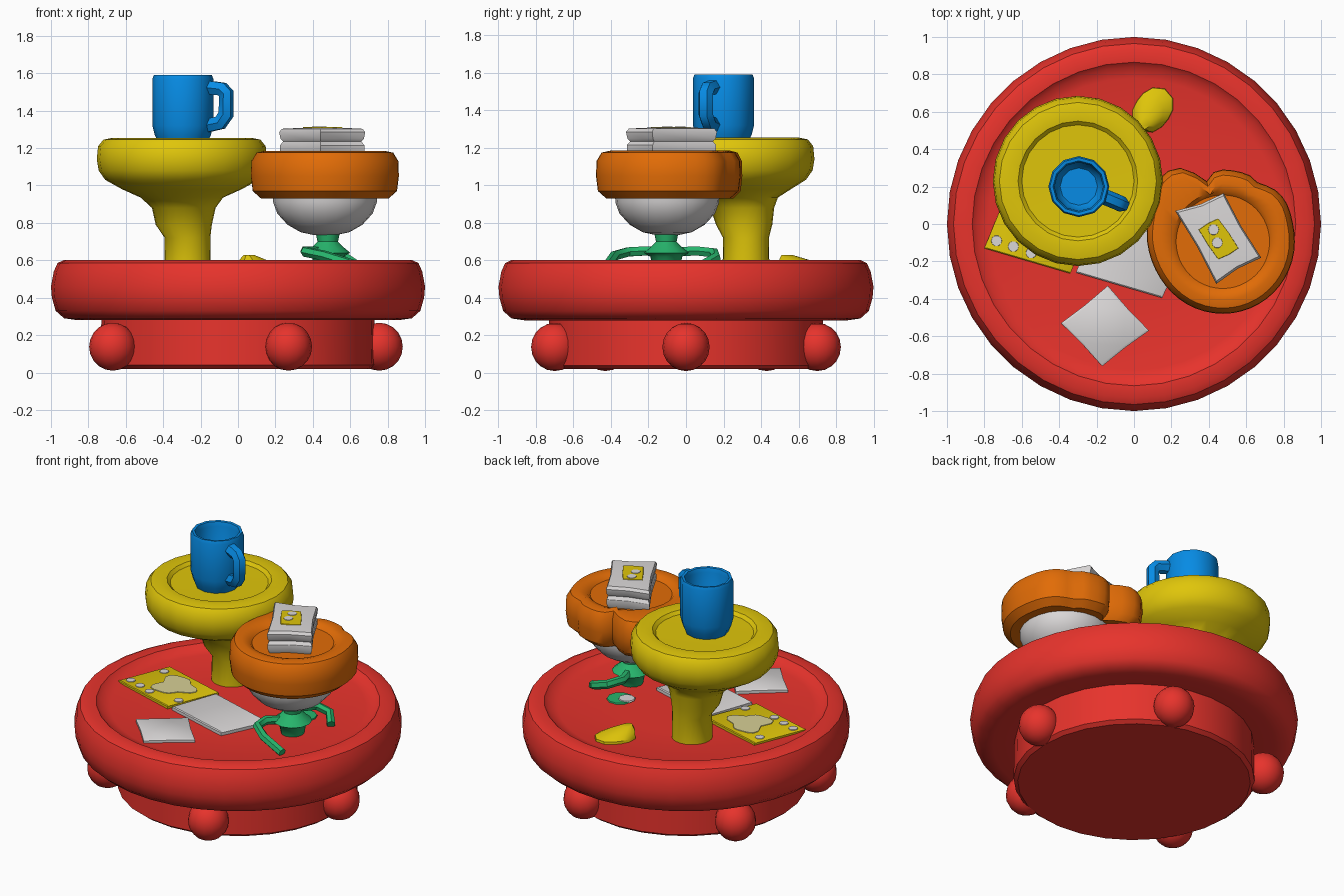
import bpy, bmesh
from math import sin, cos, exp, pi, radians, degrees
from mathutils import Vector

cube = bpy.data.objects.get("Cube")
if cube:
    bpy.data.objects.remove(cube, do_unlink=True)


def material(name, r, g, b):
    m = bpy.data.materials.new(name)
    m.use_nodes = True
    m.diffuse_color = (r, g, b, 1)
    bsdf = next(n for n in m.node_tree.nodes if n.type == 'BSDF_PRINCIPLED')
    bsdf.inputs["Base Color"].default_value = (r, g, b, 1)
    return m


RED = material("red", 0.80, 0.033, 0.025)
YELLOW = material("yellow", 0.74, 0.56, 0.003)
ORANGE = material("orange", 0.76, 0.15, 0.002)
BLUE = material("blue", 0.002, 0.26, 0.78)
GREEN = material("green", 0.02, 0.46, 0.15)
WHITE = material("off_white", 0.70, 0.68, 0.68)
CREAM = material("cream", 0.68, 0.63, 0.30)


def smooth(ob, angle=35):
    bpy.ops.object.select_all(action='DESELECT')
    ob.select_set(True)
    bpy.context.view_layer.objects.active = ob
    bpy.ops.object.shade_smooth_by_angle(angle=radians(angle))


def skin(name, rings, mat, angle=35):
    """Join equal-sized rings of points with quads and cap both ends."""
    bm = bmesh.new()
    loops = [[bm.verts.new(p) for p in ring] for ring in rings]
    n = len(loops[0])
    for a, b in zip(loops, loops[1:]):
        for i in range(n):
            j = (i + 1) % n
            bm.faces.new((a[i], a[j], b[j], b[i]))
    bm.faces.new(loops[0])
    bm.faces.new(loops[-1])
    bmesh.ops.recalc_face_normals(bm, faces=bm.faces)
    me = bpy.data.meshes.new(name)
    bm.to_mesh(me)
    bm.free()
    me.materials.append(mat)
    ob = bpy.data.objects.new(name, me)
    bpy.context.collection.objects.link(ob)
    smooth(ob, angle)


def lathe(name, centre, profile, mat, seg=24, lobes=lambda a, r: 0, angle=35):
    """Round part; each profile row is radius, height and optional x, y shift."""
    rings = []
    for r, z, *shift in profile:
        dx, dy = shift or (0, 0)
        ring = []
        for i in range(seg):
            a = 2 * pi * i / seg
            rr = r + lobes(a, r)
            ring.append((centre[0] + dx + rr * cos(a), centre[1] + dy + rr * sin(a), z))
        rings.append(ring)
    skin(name, rings, mat, angle)


def slab(name, corners, levels, mat, pinch=0.0):
    """Four-cornered part; each level is height and scale, sides pulled in by pinch."""
    pts = [Vector(c) for c in corners]
    mid = sum(pts, Vector((0, 0))) / 4
    outline = []
    for p, q in zip(pts, pts[1:] + pts[:1]):
        outline += [p, ((p + q) / 2).lerp(mid, pinch)]
    rings = [[(*(mid + (p - mid) * s), z) for p in outline] for z, s in levels]
    skin(name, rings, mat, 30)


def tube(name, points, radius, mat):
    cu = bpy.data.curves.new(name, 'CURVE')
    cu.dimensions = '3D'
    cu.bevel_depth, cu.bevel_resolution, cu.use_fill_caps = radius, 1, True
    sp = cu.splines.new('POLY')
    sp.points.add(len(points) - 1)
    for p, co in zip(sp.points, points):
        p.co = (*co, 1)
    cu.materials.append(mat)
    ob = bpy.data.objects.new(name, cu)
    bpy.context.collection.objects.link(ob)
    bpy.ops.object.select_all(action='DESELECT')
    ob.select_set(True)
    bpy.context.view_layer.objects.active = ob
    bpy.ops.object.convert(target='MESH')
    smooth(bpy.context.object, 50)


# Round table: drum base, padded top with a sunken surface, five ball feet
lathe("table_base", (0, 0), [(0.71, 0.02), (0.735, 0.04), (0.73, 0.32)], RED, 28)
lathe("table_top", (0, 0), [(0.72, 0.29), (0.86, 0.28), (0.93, 0.29), (0.975, 0.33), (0.995, 0.4),
                            (1.0, 0.46), (0.985, 0.54), (0.965, 0.585), (0.93, 0.602),
                            (0.865, 0.599), (0.84, 0.575), (0.78, 0.56), (0.4, 0.555)], RED, 36)
for i, (x, y) in enumerate([(0.755, 0), (0.27, 0.7), (-0.67, 0.43), (-0.67, -0.43), (0.27, -0.7)]):
    lathe(f"foot_{i + 1}", (x, y),
          [(0.125 * sin(pi * k / 10) + 0.001, 0.138 - 0.128 * cos(pi * k / 10)) for k in range(11)],
          RED, 16, angle=60)

# Yellow pedestal dish with an off-centre stem
lathe("pedestal_dish", (-0.30, 0.23),
      [(0.125, 0.55, 0.03, 0.09), (0.122, 0.72, 0.03, 0.09), (0.15, 0.79, 0.01, 0.08),
       (0.17, 0.88, 0.01, 0.07), (0.22, 0.935, 0, 0.04), (0.32, 0.98, 0, 0.01), (0.41, 1.03),
       (0.445, 1.08), (0.455, 1.14), (0.448, 1.21), (0.42, 1.245), (0.37, 1.255),
       (0.32, 1.25), (0.30, 1.23), (0.15, 1.228)], YELLOW, 24, angle=38)

# Blue mug with handle
lathe("mug", (-0.295, 0.20),
      [(0.13, 1.225), (0.15, 1.27), (0.163, 1.32), (0.163, 1.57), (0.155, 1.59),
       (0.138, 1.588), (0.13, 1.56), (0.125, 1.30), (0.10, 1.27)], BLUE, 12, angle=40)
tube("mug_handle", [(-0.17, 0.15, 1.525), (-0.085, 0.115, 1.515), (-0.062, 0.105, 1.49),
                    (-0.064, 0.105, 1.38), (-0.095, 0.12, 1.335), (-0.17, 0.15, 1.32)], 0.042, BLUE)


# Orange ring cushion, torn into lobes along its back, on a white bowl
def back_lobes(a, r):
    bumps = [(130, 20, 0.09), (106, 7, -0.07), (58, 6, -0.02), (165, 30, 0.025), (35, 15, 0.015)]
    return sum(h * exp(-((degrees(a) - c) / w) ** 2) for c, w, h in bumps) if r > 0.3 else 0


lathe("orange_cushion", (0.475, -0.095),
      [(0.24, 0.94), (0.33, 0.93), (0.375, 0.97), (0.385, 1.05), (0.382, 1.13), (0.355, 1.175),
       (0.31, 1.185), (0.27, 1.175), (0.25, 1.155), (0.1, 1.155)], ORANGE, 48, back_lobes, 38)
lathe("white_bowl", (0.465, -0.10),
      [(0.06, 0.735), (0.13, 0.75), (0.20, 0.79), (0.255, 0.85), (0.277, 0.91), (0.278, 0.96)],
      WHITE, 24, angle=45)

# Green stand with curled legs
HUB = (0.48, -0.105)
lathe("stand_stem", HUB, [(0.07, 0.55), (0.085, 0.62), (0.12, 0.64), (0.09, 0.665),
                          (0.055, 0.70), (0.065, 0.75)], GREEN, 12, angle=50)
tube("stand_front_leg", [(*HUB, 0.645), (0.36, -0.22, 0.65), (0.36, -0.31, 0.645),
                         (0.46, -0.38, 0.625), (0.62, -0.415, 0.575)], 0.028, GREEN)
tube("stand_back_leg", [(*HUB, 0.645), (0.43, 0.06, 0.65), (0.48, 0.15, 0.64),
                        (0.57, 0.16, 0.615), (0.63, 0.09, 0.575)], 0.028, GREEN)
lathe("green_spot", (0.40, 0.13), [(0.085, 0.55), (0.08, 0.563)], GREEN, 10)
lathe("white_spot", (0.36, 0.115), [(0.055, 0.56), (0.05, 0.568)], WHITE, 8)

# Two-layer white parcel with a yellow label
slab("parcel", [(0.22, 0.07), (0.48, 0.165), (0.68, -0.18), (0.44, -0.32)],
     [(1.15, 0.9), (1.185, 0.98), (1.215, 0.98), (1.235, 0.91), (1.25, 0.97),
      (1.285, 1.0), (1.303, 0.94), (1.308, 0.5)], WHITE, 0.06)
slab("parcel_label", [(0.345, -0.03), (0.45, 0.03), (0.56, -0.13), (0.45, -0.19)],
     [(1.305, 1), (1.312, 0.97)], YELLOW, -0.06)
for i, (x, y) in enumerate([(0.425, -0.03), (0.445, -0.10)]):
    lathe(f"label_dot_{i + 1}", (x, y), [(0.03, 1.309), (0.028, 1.315)], WHITE, 10)

# Sheets and scraps lying on the table
slab("napkin", [(-0.14, -0.33), (0.08, -0.57), (-0.17, -0.76), (-0.39, -0.53)],
     [(0.55, 1), (0.575, 1), (0.582, 0.92)], WHITE, 0.03)
slab("white_sheet", [(-0.31, -0.26), (0.15, -0.395), (0.29, -0.10), (-0.20, 0.05)],
     [(0.55, 1), (0.575, 1), (0.58, 0.96)], WHITE)
slab("yellow_card", [(-0.80, -0.13), (-0.34, -0.265), (-0.20, 0.08), (-0.66, 0.215)],
     [(0.55, 1), (0.572, 1), (0.576, 0.97)], YELLOW)
for i, (x, y) in enumerate([(-0.735, -0.09), (-0.645, -0.12), (-0.55, -0.155), (-0.64, 0.13), (-0.33, -0.16)]):
    lathe(f"card_dot_{i + 1}", (x, y), [(0.03, 0.573), (0.028, 0.58)], WHITE, 10)
lathe("card_splotch", (-0.47, 0.0), [(0.125, 0.573), (0.123, 0.58)], CREAM, 24,
      lambda a, r: 0.024 * cos(3 * a) + 0.014 * cos(5 * a))
lathe("yellow_scrap", (0.10, 0.61), [(0.115, 0.55), (0.112, 0.575), (0.08, 0.6, -0.02, -0.03),
                                     (0.03, 0.628, -0.04, -0.07)],
      YELLOW, 12, lambda a, r: 0.15 * r * cos(2 * (a - radians(55))))
